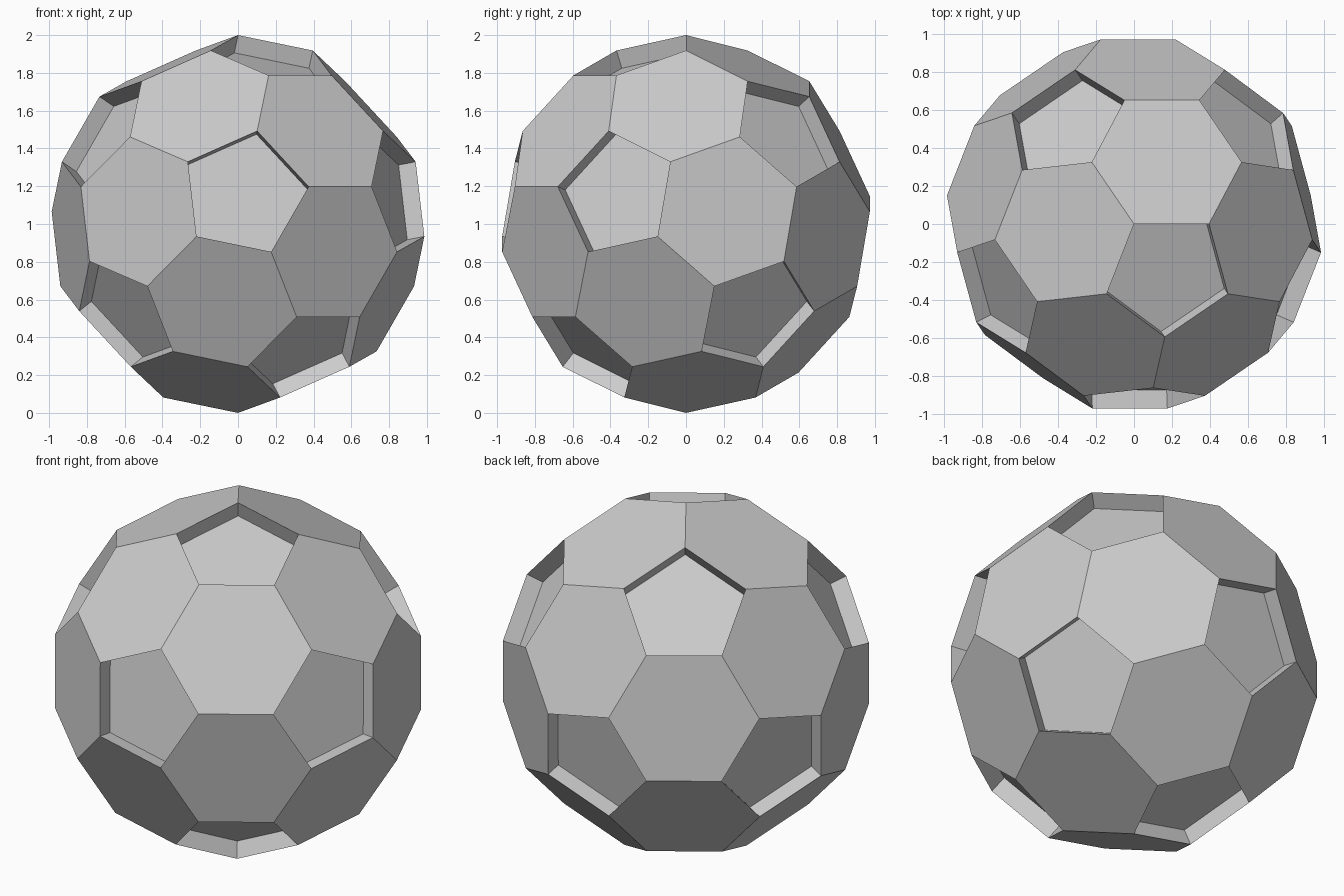
import bpy, bmesh
from mathutils import Matrix

if "Cube" in bpy.data.objects:
    bpy.data.objects.remove(bpy.data.objects["Cube"])

RECESS = 0.10  # depth of the sunken pentagon panels

# Icosahedron, truncated by taking the third-points of every edge
ico = bmesh.new()
bmesh.ops.create_icosphere(ico, subdivisions=1, radius=1)
bm = bmesh.new()
for e in ico.edges:
    for t in (1 / 3, 2 / 3):
        bm.verts.new(e.verts[0].co.lerp(e.verts[1].co, t).normalized())
ico.free()
bmesh.ops.convex_hull(bm, input=bm.verts[:])
bmesh.ops.dissolve_limit(bm, angle_limit=0.05, verts=bm.verts[:], edges=bm.edges[:])
bmesh.ops.recalc_face_normals(bm, faces=bm.faces[:])
bm.verts.ensure_lookup_table()


def is_pent(face):
    return len(face.verts) == 5


# Turn the ball: one corner straight up, a pentagon edge running along +x,
# with that pentagon on the front (-y) side
top = bm.verts[0]
z = top.co.normalized()
ends = [e.other_vert(top).co for e in top.link_edges if any(map(is_pent, e.link_faces))]
for a, b in (ends, ends[::-1]):
    x = (a - z * a.dot(z)).normalized()
    y = z.cross(x)
    if b.dot(y) < 0:
        rot = Matrix((x, y, z))
        break
bmesh.ops.transform(bm, matrix=rot.to_4x4(), verts=bm.verts[:])
bmesh.ops.translate(bm, vec=(0, 0, 1), verts=bm.verts[:])
bm.normal_update()

# Sink the pentagons straight inwards
bmesh.ops.inset_individual(bm, faces=[f for f in bm.faces if is_pent(f)],
                           thickness=0, depth=-RECESS)

mesh = bpy.data.meshes.new("panelled_ball")
bm.to_mesh(mesh)
bm.free()
bpy.context.collection.objects.link(bpy.data.objects.new("panelled_ball", mesh))
